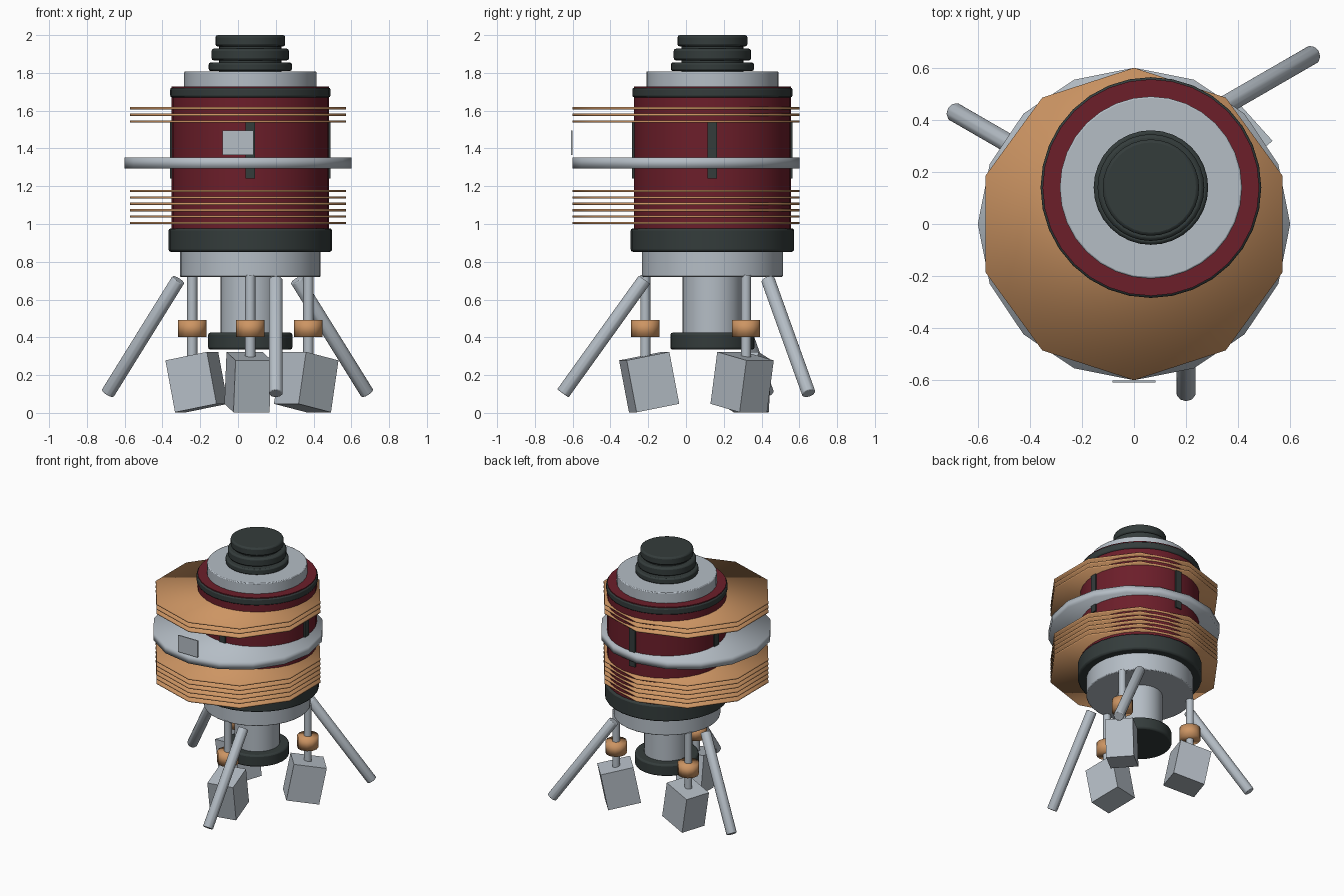
import bpy, bmesh, math
from mathutils import Vector, Matrix

if "Cube" in bpy.data.objects:
    bpy.data.objects.remove(bpy.data.objects["Cube"])

CX, CY = 0.065, 0.14          # axis of the main body


def material(name, rgb):
    m = bpy.data.materials.new(name)
    m.diffuse_color = (*rgb, 1)
    m.use_nodes = True
    m.node_tree.nodes["Principled BSDF"].inputs["Base Color"].default_value = m.diffuse_color
    return m


GREY = material("light_grey", (0.46, 0.51, 0.56))
COPPER = material("copper", (0.61, 0.30, 0.125))
RED = material("dark_red", (0.15, 0.013, 0.023))
DARK = material("charcoal", (0.034, 0.045, 0.044))


def make(name, bm, mat, smooth=None, bevel=0):
    me = bpy.data.meshes.new(name)
    bm.to_mesh(me)
    bm.free()
    me.materials.append(mat)
    ob = bpy.data.objects.new(name, me)
    bpy.context.collection.objects.link(ob)
    if bevel:
        b = ob.modifiers.new("edge", 'BEVEL')
        b.width, b.segments, b.limit_method = bevel, 2, 'ANGLE'
    if smooth == "all":
        me.shade_smooth()
    elif smooth == "angle":
        bpy.ops.object.select_all(action='DESELECT')
        bpy.context.view_layer.objects.active = ob
        ob.select_set(True)
        bpy.ops.object.shade_smooth_by_angle(angle=math.radians(50))
    return ob


def cylinder(name, x, y, z0, z1, r, mat, sides=32, smooth="angle", bevel=0, turn=0):
    bm = bmesh.new()
    mtx = Matrix.Translation((x, y, (z0 + z1) / 2)) @ Matrix.Rotation(turn, 4, 'Z')
    bmesh.ops.create_cone(bm, cap_ends=True, segments=sides, radius1=r, radius2=r,
                          depth=z1 - z0, matrix=mtx)
    return make(name, bm, mat, smooth, bevel)


def rod(name, a, b, r, mat, sides=10):
    a, b = Vector(a), Vector(b)
    d = b - a
    bm = bmesh.new()
    mtx = Matrix.Translation((a + b) / 2) @ d.to_track_quat('Z', 'Y').to_matrix().to_4x4()
    bmesh.ops.create_cone(bm, cap_ends=True, segments=sides, radius1=r, radius2=r,
                          depth=d.length, matrix=mtx)
    return make(name, bm, mat, "angle", 0.006)


def box(name, size, mtx, mat):
    bm = bmesh.new()
    bmesh.ops.create_cube(bm, size=1, matrix=mtx @ Matrix.Diagonal((*size, 1)))
    return make(name, bm, mat)


# Main body stack: name, bottom, top, radius, material, bevel
for name, z0, z1, r, mat, bevel in [
    ("nozzle", 0.335, 0.425, 0.223, DARK, 0.012),
    ("neck", 0.40, 0.74, 0.158, GREY, 0),
    ("base_collar", 0.72, 0.86, 0.373, GREY, 0.006),
    ("lower_band", 0.853, 0.977, 0.433, DARK, 0.012),
    ("drum", 0.96, 1.728, 0.416, RED, 0),
    ("upper_band", 1.67, 1.722, 0.424, DARK, 0.01),
    ("top_collar", 1.72, 1.808, 0.35, GREY, 0.006),
    ("top_core", 1.80, 1.96, 0.165, DARK, 0),
    ("cap_ring_lower", 1.81, 1.855, 0.22, DARK, 0.01),
    ("cap_ring_middle", 1.866, 1.928, 0.205, DARK, 0.012),
    ("cap_ring_upper", 1.94, 2.0, 0.185, DARK, 0.012),
]:
    cylinder(name, CX, CY, z0, z1, r, mat, bevel=bevel)

# Thin ten-sided copper plates and the wide grey ring
for i, z in enumerate([1.005, 1.04, 1.073, 1.107, 1.14, 1.175, 1.543, 1.578, 1.613]):
    cylinder(f"copper_plate_{i + 1}", 0, 0, z - 0.006, z + 0.006, 0.6, COPPER,
             sides=10, smooth="all", turn=math.pi / 2 - math.radians(90))
    bpy.data.objects[f"copper_plate_{i + 1}"].rotation_euler.z = math.pi / 10 * (
        1 if abs(max(v.co.y for v in bpy.data.meshes[f"copper_plate_{i + 1}"].vertices) - 0.6) > 1e-3 else 0)
cylinder("wide_ring", 0, 0, 1.295, 1.353, 0.6, GREY, sides=16, smooth="all")

# Front plate
box("front_plate", (0.165, 0.009, 0.128), Matrix.Translation((0, -0.605, 1.43)), GREY)

# Vertical strips on the drum
for k in range(4):
    mtx = (Matrix.Translation((CX, CY, 1.39)) @ Matrix.Rotation(k * math.pi / 2, 4, 'Z')
           @ Matrix.Translation((0, -0.412, 0)))
    box(f"drum_strip_{k + 1}", (0.05, 0.026, 0.30), mtx, DARK)

# Three-fold legs and hanging pods
for k in range(3):
    ang = math.radians(-90 + 120 * k)
    out = Vector((math.cos(ang), math.sin(ang), 0))
    # splayed leg
    foot = [(0.20, -0.652), (0.685, 0.65), (-0.69, 0.43)][k]
    foot = Vector((*foot, 0.103))
    rod(f"leg_{k + 1}", foot - out * 0.432 + Vector((0, 0, 0.602)), foot, 0.038, GREY)
    # hanger, copper sleeve and tilted pod
    p = Vector((CX, CY, 0)) + out * 0.355
    cylinder(f"hanger_{k + 1}", p.x, p.y, 0.28, 0.73, 0.027, GREY, sides=12)
    cylinder(f"sleeve_{k + 1}", p.x, p.y, 0.403, 0.493, 0.075, COPPER, sides=12, smooth="all")
    mtx = (Matrix.Translation((CX, CY, 0.163)) @ Matrix.Rotation(math.radians(120 * k), 4, 'Z')
           @ Matrix.Translation((-0.012, -0.335, 0)) @ Matrix.Rotation(math.radians(12), 4, 'Z')
           @ Matrix.Rotation(math.radians(11), 4, 'X'))
    box(f"pod_{k + 1}", (0.195, 0.235, 0.28), mtx, GREY)
